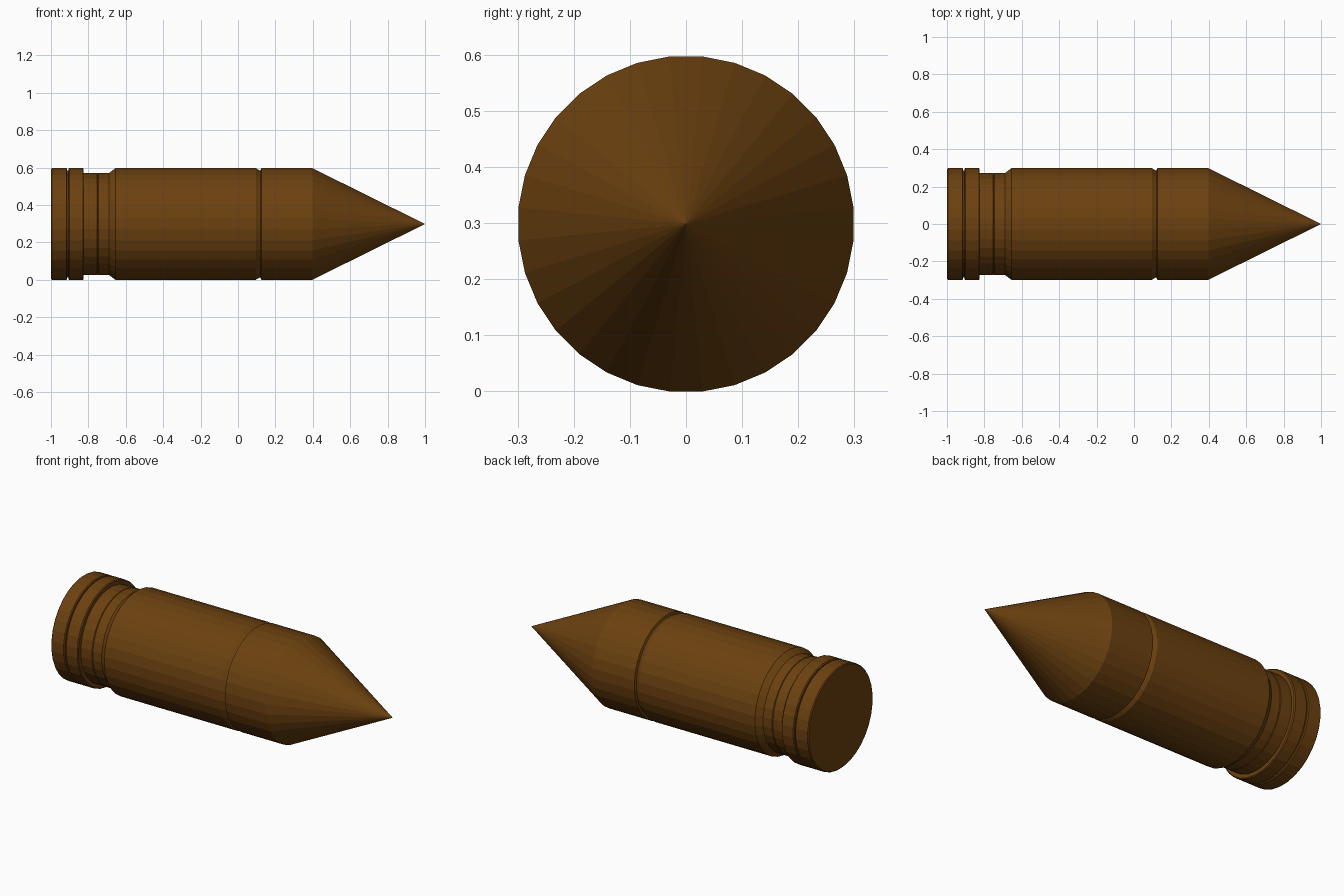
import bpy, bmesh, math

if "Cube" in bpy.data.objects:
    bpy.data.objects.remove(bpy.data.objects["Cube"])

SIDES = 32
R = 0.3
AXIS_Z = R * math.cos(math.pi / SIDES)

brown = bpy.data.materials.new("dark bronze brown")
brown.diffuse_color = (0.15, 0.053, 0.005, 1)
brown.use_nodes = True
brown.node_tree.nodes["Principled BSDF"].inputs["Base Color"].default_value = brown.diffuse_color


def lathe(name, profile):
    """Revolve (x, radius) points around the long axis, flat shaded."""
    bm = bmesh.new()
    rings = []
    for x, r in profile:
        if r == 0:
            rings.append([bm.verts.new((x, 0, AXIS_Z))] * SIDES)
            continue
        ring = []
        for i in range(SIDES):
            a = 2 * math.pi * (i + 0.5) / SIDES
            ring.append(bm.verts.new((x, r * math.cos(a), AXIS_Z + r * math.sin(a))))
        rings.append(ring)
    for a, b in zip(rings, rings[1:]):
        for i in range(SIDES):
            j = (i + 1) % SIDES
            bm.faces.new(dict.fromkeys((a[i], a[j], b[j], b[i])))
    # close the flat back end
    bm.faces.new(rings[0])
    bmesh.ops.recalc_face_normals(bm, faces=bm.faces)
    mesh = bpy.data.meshes.new(name)
    bm.to_mesh(mesh)
    bm.free()
    mesh.materials.append(brown)
    obj = bpy.data.objects.new(name, mesh)
    bpy.context.collection.objects.link(obj)


lathe("pointed_shell", [
    # split base rim
    (-1.0, 0.295), (-0.995, R), (-0.918, R), (-0.913, 0.295),
    (-0.913, 0.287), (-0.907, 0.287), (-0.907, 0.295), (-0.902, R),
    (-0.83, R), (-0.825, 0.295),
    # recessed neck with fine line
    (-0.825, 0.274), (-0.753, 0.274), (-0.75, 0.271), (-0.747, 0.274),
    # body
    (-0.69, 0.274), (-0.655, R), (0.095, R),
    # groove behind the nose
    (0.115, 0.288), (0.12, 0.288), (0.125, R),
    # cone nose
    (0.397, R), (1.0, 0),
])
